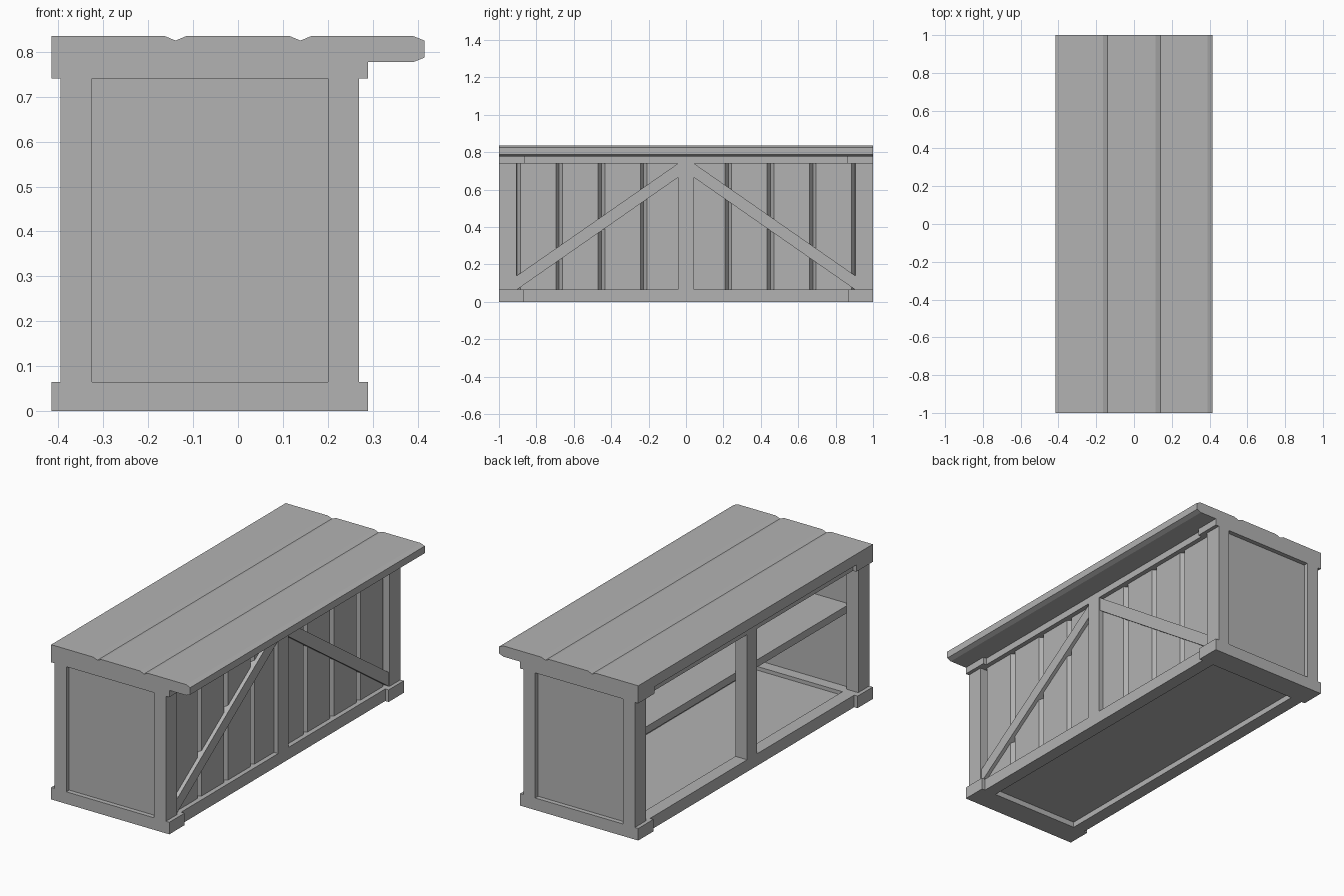
import bpy, bmesh

cube = bpy.data.objects.get("Cube")
if cube:
    bpy.data.objects.remove(cube, do_unlink=True)

mat = bpy.data.materials.new("plain_grey_wood")
mat.use_nodes = True
GREY = (0.45, 0.45, 0.45, 1)
mat.diffuse_color = GREY
mat.node_tree.nodes["Principled BSDF"].inputs["Base Color"].default_value = GREY


def prism(name, points, vec):
    """Extrude a closed 3D outline along a vector."""
    bm = bmesh.new()
    face = bm.faces.new([bm.verts.new(p) for p in points])
    out = bmesh.ops.extrude_face_region(bm, geom=[face])
    moved = [v for v in out["geom"] if isinstance(v, bmesh.types.BMVert)]
    bmesh.ops.translate(bm, verts=moved, vec=vec)
    bmesh.ops.recalc_face_normals(bm, faces=bm.faces)
    mesh = bpy.data.meshes.new(name)
    bm.to_mesh(mesh)
    bm.free()
    mesh.materials.append(mat)
    obj = bpy.data.objects.new(name, mesh)
    bpy.context.collection.objects.link(obj)
    return obj


def box(name, x, y, z):
    y0, y1 = sorted(y)
    pts = [(x[0], y0, z[0]), (x[1], y0, z[0]), (x[1], y0, z[1]), (x[0], y0, z[1])]
    return prism(name, pts, (0, y1 - y0, 0))


# Main levels and the two long sides of the frame
FOOT, HEAD, UNDER, TOP = 0.065, 0.74, 0.777, 0.835
SIDES = {"open": (-0.395, -0.325), "braced": (0.20, 0.27)}
OUTER = (-0.415, 0.29)

# Countertop of three planks with V grooves and a chamfered overhang
profile = [(-0.415, UNDER), (0.39, UNDER), (0.415, UNDER + 0.01), (0.415, TOP - 0.01), (0.39, TOP)]
for gx in (0.139, -0.139):
    profile += [(gx + 0.024, TOP), (gx, TOP - 0.01), (gx - 0.024, TOP)]
profile.append((-0.415, TOP))
prism("countertop", [(x, -1, z) for x, z in profile], (0, 2, 0))

# Long rails and centre posts
for side, xs in SIDES.items():
    box(side + "_bottom_rail", xs, (-0.88, 0.88), (0, FOOT))
    box(side + "_top_rail", xs, (-0.88, 0.88), (HEAD, UNDER))
    box(side + "_centre_post", xs, (-0.043, 0.043), (FOOT, HEAD))

# End frames: plinth, head, posts, recessed panel, and diagonal brace
for end, s in (("front", -1), ("back", 1)):
    box(end + "_plinth", OUTER, (s, s * 0.87), (0, FOOT))
    box(end + "_head", OUTER, (s, s * 0.86), (HEAD, UNDER))
    for side, xs in SIDES.items():
        box(f"{end}_{side}_post", xs, (s, s * 0.905), (FOOT, HEAD))
    box(end + "_end_panel", (-0.33, 0.205), (s * 0.975, s * 0.93), (FOOT, HEAD))
    brace = [(0.905, FOOT), (0.905, FOOT + 0.075), (0.043, HEAD), (0.043, HEAD - 0.075)]
    prism(end + "_brace", [(0.225, s * y, z) for y, z in brace], (0.04, 0, 0))

# Boarded wall with V grooves on the outside and a flat inside
FACE = 0.245
wall = [(0.205, 0.94), (0.205, -0.94), (FACE, -0.94)]
for i in range(-4, 5):
    if i:
        gy = i * 0.226
        wall += [(FACE, gy - 0.018), (FACE - 0.025, gy), (FACE, gy + 0.018)]
wall.append((FACE, 0.94))
prism("boarded_wall", [(x, y, FOOT) for x, y in wall], (0, 0, HEAD - FOOT))

# Floor and shelf inside
box("floor", (-0.33, 0.205), (-0.88, 0.88), (0.03, 0.045))
box("shelf", (-0.325, 0.21), (-0.935, 0.935), (0.475, 0.515))
